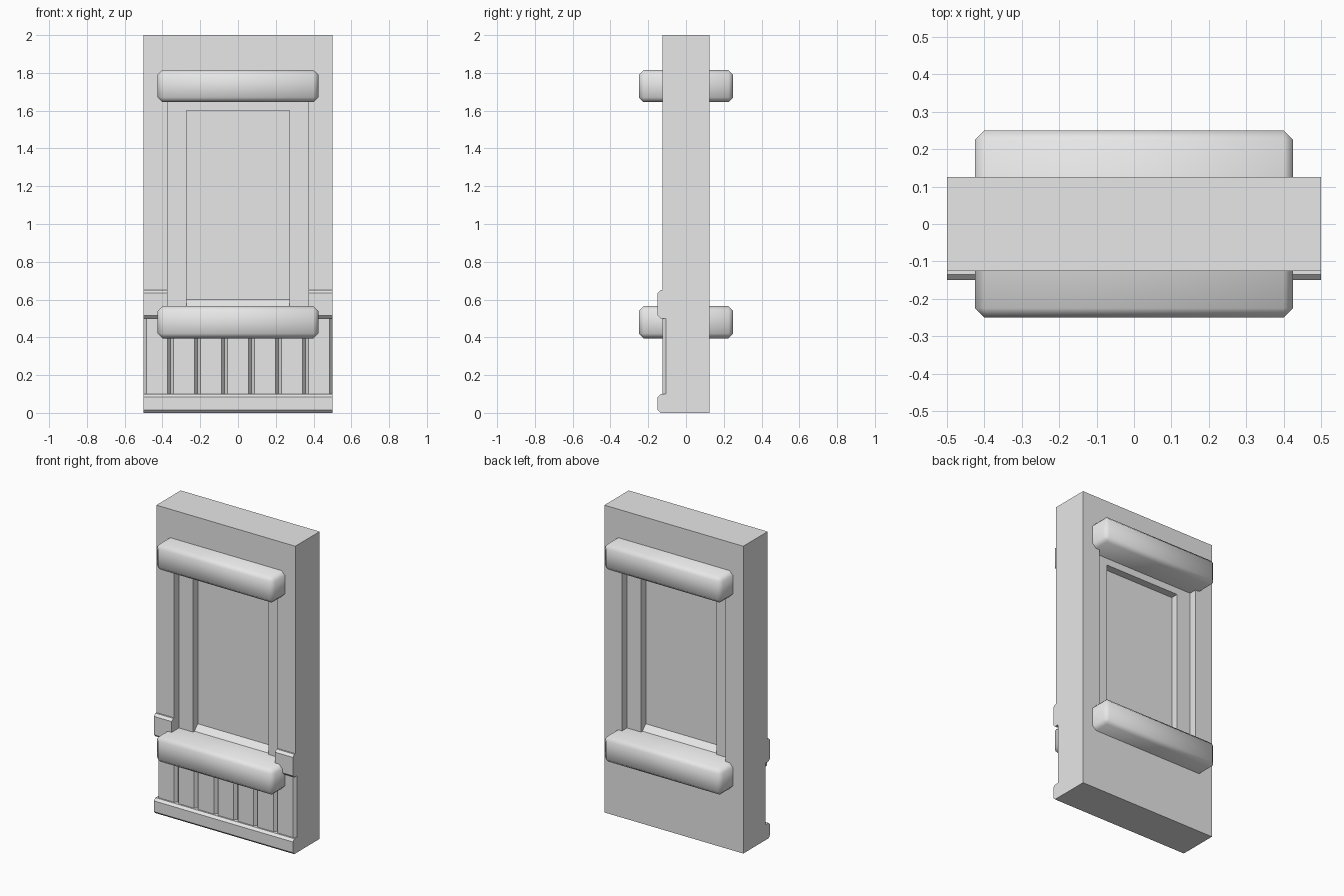
import bpy, bmesh
from math import radians
from mathutils import Vector

cube = bpy.data.objects.get("Cube")
if cube:
    bpy.data.objects.remove(cube, do_unlink=True)

grey = bpy.data.materials.new("plain grey")
grey.use_nodes = True
grey.diffuse_color = (0.8, 0.8, 0.8, 1)
grey.node_tree.nodes["Principled BSDF"].inputs["Base Color"].default_value = (0.8, 0.8, 0.8, 1)


def finish(name, bm, smooth=None):
    bmesh.ops.recalc_face_normals(bm, faces=bm.faces)
    mesh = bpy.data.meshes.new(name)
    bm.to_mesh(mesh)
    bm.free()
    mesh.materials.append(grey)
    ob = bpy.data.objects.new(name, mesh)
    bpy.context.collection.objects.link(ob)
    if smooth:
        bpy.ops.object.select_all(action='DESELECT')
        ob.select_set(True)
        bpy.context.view_layer.objects.active = ob
        bpy.ops.object.shade_smooth_by_angle(angle=radians(smooth))
    return ob


def prism(name, points, direction, smooth=None):
    """Extrude a closed outline along a direction."""
    bm = bmesh.new()
    face = bm.faces.new([bm.verts.new(p) for p in points])
    out = bmesh.ops.extrude_face_region(bm, geom=[face])
    verts = [v for v in out["geom"] if isinstance(v, bmesh.types.BMVert)]
    bmesh.ops.translate(bm, verts=verts, vec=Vector(direction))
    return finish(name, bm, smooth)


def side_prism(name, outline, x0, x1, smooth=None):
    return prism(name, [(x0, y, z) for y, z in outline], (x1 - x0, 0, 0), smooth)


def box_outline(y0, y1, z0, z1):
    return [(y0, z0), (y1, z0), (y1, z1), (y0, z1)]


# Wall slab, set back behind the boards
wall = side_prism("wall", [(-.125, 0), (.125, 0), (.125, 2), (-.125, 2), (-.125, .5),
                           (-.105, .5), (-.105, .1), (-.125, .1)], -.5, .5)

# Stepped window recess with a sloping sill, cut into both faces
for side in (-1, 1):
    outer = box_outline(side * .075, side * .3, .5, 1.73)
    inner = [(side * .025, .6), (side * .075, .55), (side * .1, .55),
             (side * .1, 1.6), (side * .025, 1.6)]
    for label, outline, half in (("outer", outer, .372), ("inner", inner, .272)):
        cutter = side_prism(f"{label}_recess_cutter", outline, -half, half)
        cut = wall.modifiers.new(label, 'BOOLEAN')
        cut.operation = 'DIFFERENCE'
        cut.solver = 'EXACT'
        cut.object = cutter
        cutter.hide_render = True
        bpy.context.view_layer.objects.active = wall
        bpy.ops.object.modifier_apply(modifier=cut.name)
        bpy.data.objects.remove(cutter, do_unlink=True)


# Chamfered skirting and the rail that stops at the window
def trim_outline(z0, z1, c=.015):
    return [(-.11, z0), (-.15 + c, z0), (-.15, z0 + c), (-.15, z1 - c),
            (-.15 + c, z1), (-.11, z1)]


side_prism("skirting", trim_outline(0, .1), -.5, .5)
side_prism("right_rail", trim_outline(.5, .65), -.5, -.372)
side_prism("left_rail", trim_outline(.5, .65), .372, .5)

# Seven boards with bevelled grooves between them
pitch, bevel = 1 / 7, .015
outline = [(-.5, -.09)]
for i in range(7):
    x = -.5 + i * pitch
    outline += [(x, -.105), (x + bevel, -.125), (x + pitch - bevel, -.125)]
outline += [(.5, -.105), (.5, -.09)]
prism("wainscot_boards", [(x, y, .1) for x, y in outline], (0, 0, .4))

# Soft chamfered ledges running through the wall
for name, z in (("lower_ledge", .48), ("upper_ledge", 1.73)):
    bm = bmesh.new()
    bmesh.ops.create_cube(bm, size=1)
    bmesh.ops.scale(bm, vec=(.85, .5, .17), verts=bm.verts)
    bmesh.ops.translate(bm, vec=(0, 0, z), verts=bm.verts)
    bmesh.ops.bevel(bm, geom=bm.edges[:], offset=.025, segments=1, affect='EDGES')
    finish(name, bm, 60)
